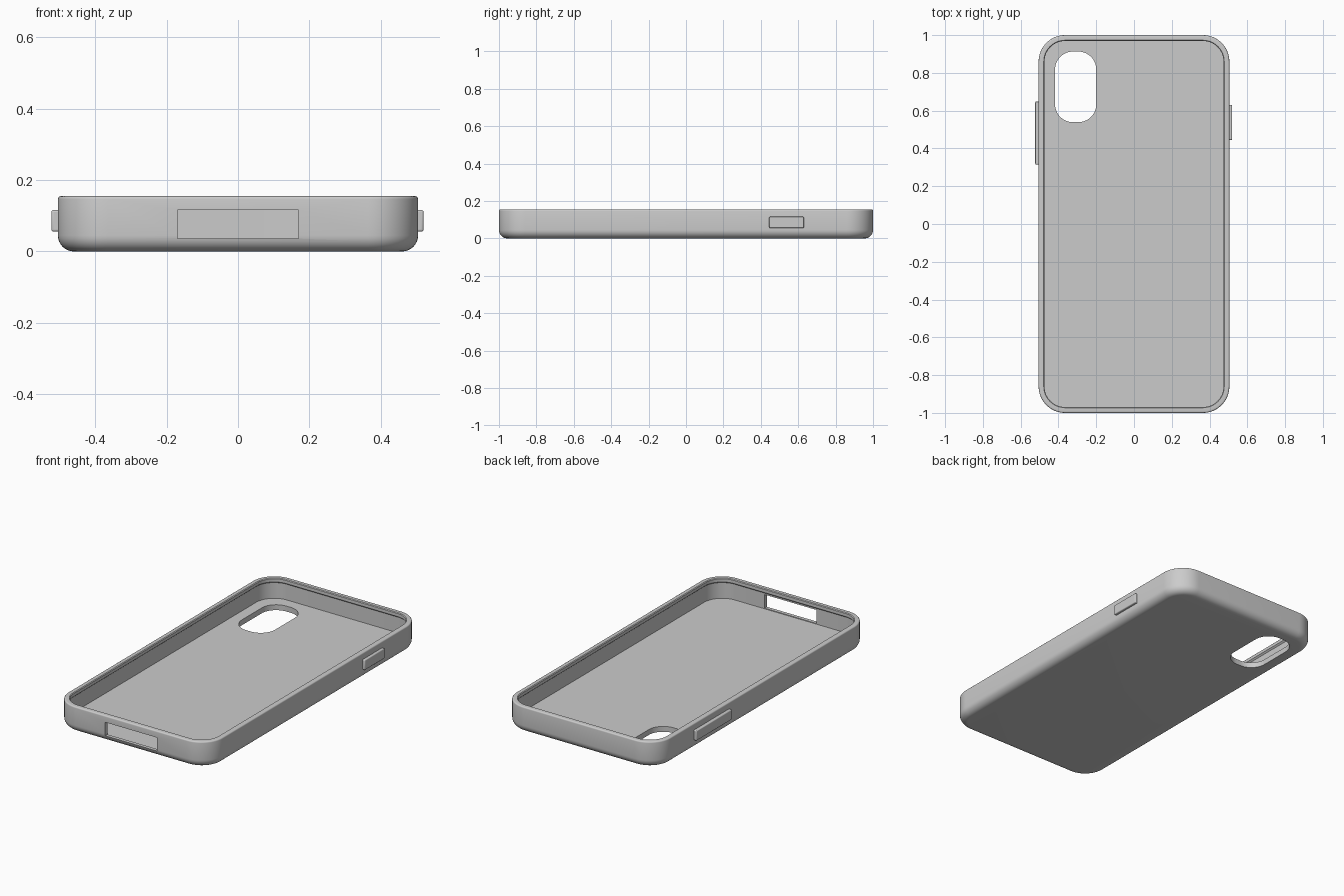
import bpy, bmesh, math

if "Cube" in bpy.data.objects:
    bpy.data.objects.remove(bpy.data.objects["Cube"])

HX, HY, H, R = 0.505, 1.0, 0.155, 0.14


def rounded_rect(hx, hy, r, n=14):
    pts = []
    for i, (sx, sy) in enumerate([(1, 1), (-1, 1), (-1, -1), (1, -1)]):
        for k in range(n + 1):
            a = math.pi / 2 * (i + k / n)
            pts.append((sx * (hx - r) + r * math.cos(a), sy * (hy - r) + r * math.sin(a)))
    return pts


def loft(name, rings, loc=(0, 0, 0)):
    """Closed solid from a stack of equal-sized rings of 3D points."""
    bm = bmesh.new()
    vs = [[bm.verts.new(p) for p in ring] for ring in rings]
    n = len(vs[0])
    for a, b in zip(vs, vs[1:]):
        for i in range(n):
            j = (i + 1) % n
            bm.faces.new((a[i], a[j], b[j], b[i]))
    bm.faces.new(vs[0][::-1])
    bm.faces.new(vs[-1])
    bmesh.ops.recalc_face_normals(bm, faces=bm.faces)
    me = bpy.data.meshes.new(name)
    bm.to_mesh(me)
    bm.free()
    ob = bpy.data.objects.new(name, me)
    ob.location = loc
    bpy.context.collection.objects.link(ob)
    return ob


def box(name, lo, hi):
    rings = [[(x, y, z) for x, y in ((lo[0], lo[1]), (hi[0], lo[1]), (hi[0], hi[1]), (lo[0], hi[1]))]
             for z in (lo[2], hi[2])]
    return loft(name, rings)


def smooth(ob):
    bpy.ops.object.select_all(action='DESELECT')
    ob.select_set(True)
    bpy.context.view_layer.objects.active = ob
    bpy.ops.object.shade_smooth_by_angle(angle=math.radians(35))


# Shell cross-section as (inset, height): rounded base, rim, inner lip, cavity, floor
B, T = 0.045, 0.008
profile = [(B - B * math.sin(a), B - B * math.cos(a))
           for a in (math.pi / 2 * k / 8 for k in range(9))]
profile += [(T - T * math.cos(a), H - T + T * math.sin(a))
            for a in (math.pi / 2 * k / 4 for k in range(5))]
profile += [(0.027, H), (0.031, H - 0.004), (0.031, 0.133), (0.022, 0.125), (0.022, 0.032)]
shell = loft("case_shell", [[(x, y, z) for x, y in rounded_rect(HX - i, HY - i, R - i)]
                            for i, z in profile])

# Camera opening and charging port opening
camera_cut = loft("camera_cutter",
                  [[(x, y, z) for x, y in rounded_rect(0.109, 0.187, 0.095)] for z in (-0.1, 0.1)],
                  (-0.309, 0.726, 0))
port_cut = box("port_cutter", (-0.17, -1.1, 0.036), (0.17, -0.9, 0.116))
for cutter in (camera_cut, port_cut):
    m = shell.modifiers.new(cutter.name, 'BOOLEAN')
    m.operation, m.solver, m.object = 'DIFFERENCE', 'EXACT', cutter
bpy.context.view_layer.objects.active = shell
for m in list(shell.modifiers):
    bpy.ops.object.modifier_apply(modifier=m.name)
for cutter in (camera_cut, port_cut):
    bpy.data.objects.remove(cutter, do_unlink=True)
smooth(shell)

# Side buttons
for name, lo, hi in (("power_button", (0.49, 0.445, 0.056), (0.52, 0.63, 0.116)),
                     ("volume_button", (-0.523, 0.315, 0.056), (-0.49, 0.648, 0.116))):
    button = box(name, lo, hi)
    bev = button.modifiers.new("edge", 'BEVEL')
    bev.width, bev.segments = 0.005, 3
    smooth(button)
